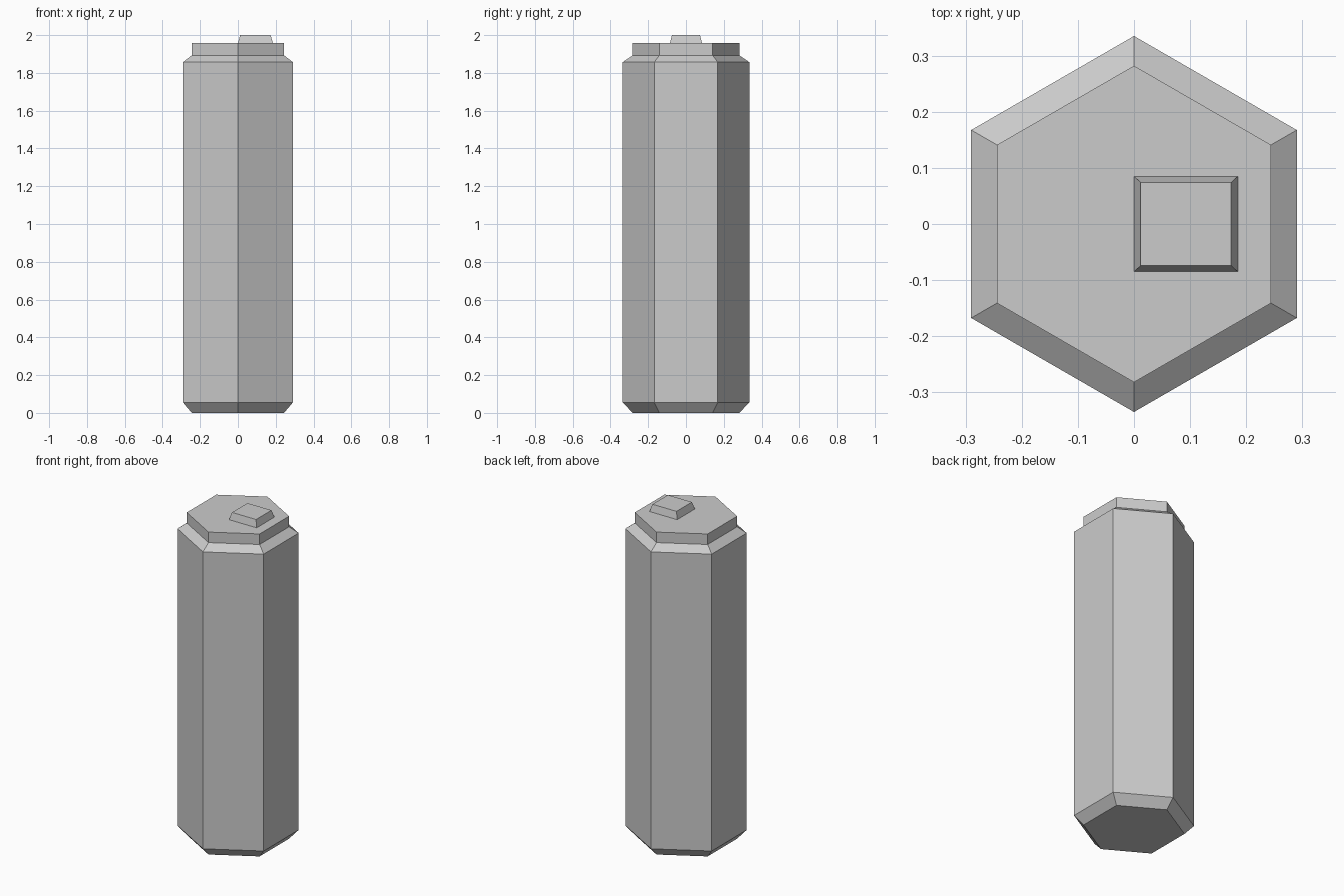
import bpy, bmesh
from math import cos, sin, pi

if "Cube" in bpy.data.objects:
    bpy.data.objects.remove(bpy.data.objects["Cube"])


def loft(name, rings):
    """Join successive closed rings of points into a flat-faced solid."""
    bm = bmesh.new()
    loops = [[bm.verts.new(p) for p in ring] for ring in rings]
    n = len(loops[0])
    for low, high in zip(loops, loops[1:]):
        for i in range(n):
            j = (i + 1) % n
            bm.faces.new((low[i], low[j], high[j], high[i]))
    bm.faces.new(loops[0][::-1])
    bm.faces.new(loops[-1])
    mesh = bpy.data.meshes.new(name)
    bm.to_mesh(mesh)
    bm.free()
    obj = bpy.data.objects.new(name, mesh)
    bpy.context.collection.objects.link(obj)
    return obj


def hexagon(radius, z):
    angles = [pi / 2 + i * pi / 3 for i in range(6)]
    return [(radius * cos(a), radius * sin(a), z) for a in angles]


def rectangle(cx, hx, hy, z):
    return [(cx + sx * hx, sy * hy, z)
            for sx, sy in ((-1, -1), (1, -1), (1, 1), (-1, 1))]


# Hexagonal can: bevelled foot, straight walls, bevelled shoulder, raised lid
profile = [(0.282, 0), (0.335, 0.055), (0.335, 1.857),
           (0.282, 1.893), (0.282, 1.957)]
loft("can_body", [hexagon(r, z) for r, z in profile])

# Tapered off-centre tab on the lid
loft("lid_tab", [rectangle(0.0925, 0.0925, 0.085, 1.957),
                 rectangle(0.0925, 0.0805, 0.074, 2.0)])
